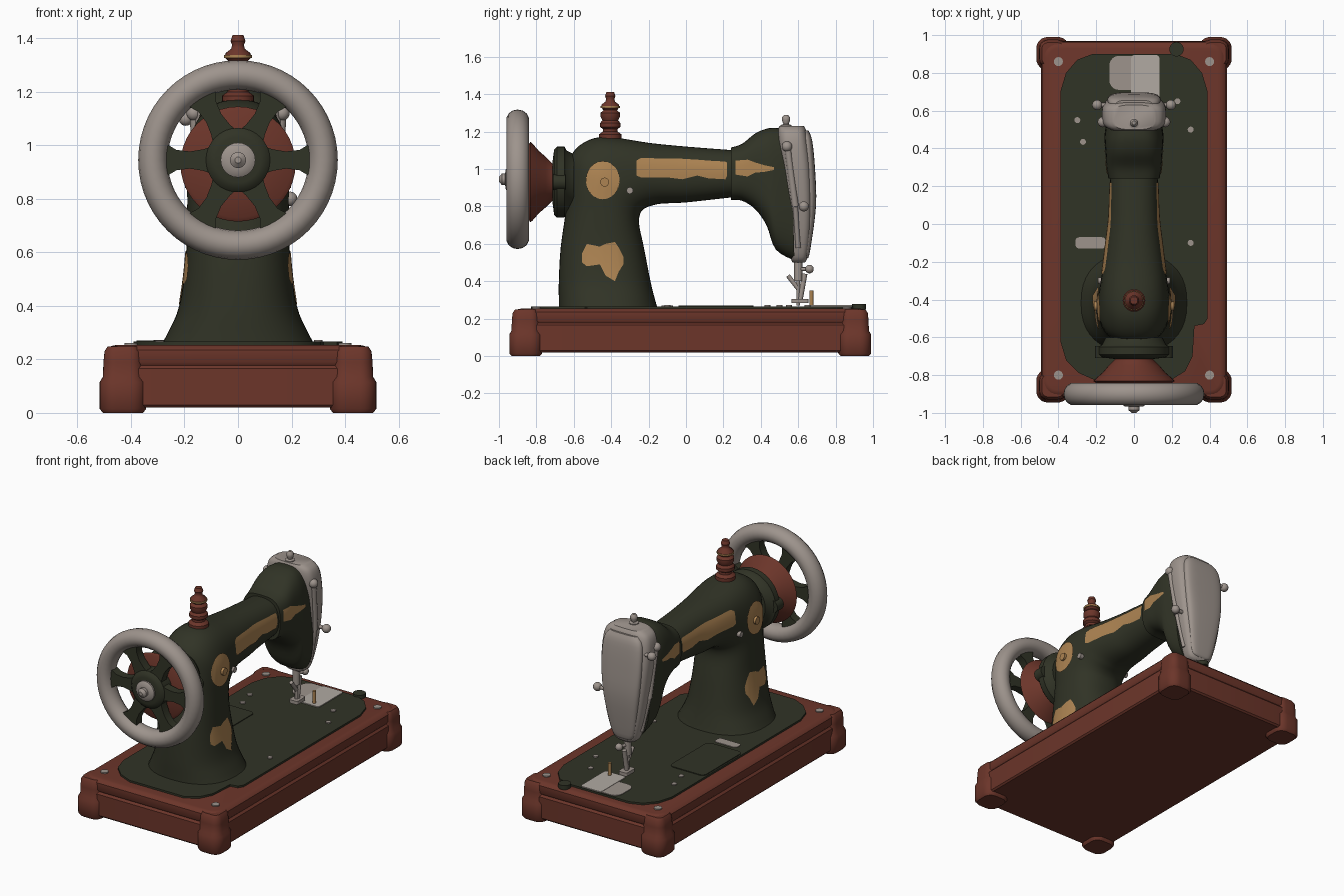
import bpy, bmesh, math
from mathutils import Vector
from mathutils.bvhtree import BVHTree

if "Cube" in bpy.data.objects:
    bpy.data.objects.remove(bpy.data.objects["Cube"])


def material(name, rgb):
    m = bpy.data.materials.new(name)
    m.diffuse_color = (*rgb, 1)
    m.use_nodes = True
    m.node_tree.nodes["Principled BSDF"].inputs["Base Color"].default_value = m.diffuse_color
    return m


RED = material("red brown", (0.15, 0.036, 0.023))
GREEN = material("dark green", (0.030, 0.033, 0.019))
METAL = material("grey metal", (0.34, 0.295, 0.265))
PALE = material("pale metal", (0.44, 0.40, 0.36))
GOLD = material("worn gold", (0.42, 0.23, 0.085))


def finish(bm, name, mat, angle=40):
    bmesh.ops.recalc_face_normals(bm, faces=bm.faces)
    me = bpy.data.meshes.new(name)
    bm.to_mesh(me)
    bm.free()
    ob = bpy.data.objects.new(name, me)
    bpy.context.collection.objects.link(ob)
    me.materials.append(mat)
    bpy.ops.object.select_all(action='DESELECT')
    ob.select_set(True)
    bpy.context.view_layer.objects.active = ob
    bpy.ops.object.shade_smooth_by_angle(angle=math.radians(angle))
    return ob


def loft(name, rings, mat, surfaces=None, angle=40):
    """Skin closed rings of equal length and cap both ends."""
    bm = bmesh.new()
    vs = [[bm.verts.new(p) for p in r] for r in rings]
    n = len(vs[0])
    for a, b in zip(vs, vs[1:]):
        for i in range(n):
            j = (i + 1) % n
            bm.faces.new((a[i], a[j], b[j], b[i]))
    bm.faces.new(vs[0])
    bm.faces.new(vs[-1])
    if surfaces is not None:
        surfaces.append(BVHTree.FromBMesh(bm))
    return finish(bm, name, mat, angle)


def resample(keys, steps):
    """Smooth interpolation through key tuples."""
    ks = [keys[0]] + keys + [keys[-1]]
    out = []
    for i in range(1, len(ks) - 2):
        for s in range(steps):
            t = s / steps
            out.append([0.5 * (2 * b + (c - a) * t + (2 * a - 5 * b + 4 * c - d) * t * t
                               + (3 * b - a - 3 * c + d) * t ** 3)
                        for a, b, c, d in zip(*ks[i - 1:i + 3])])
    return out + [list(keys[-1])]


def section(oy, oz, iy, iz, w, power, n=40):
    """Superellipse across the line from an outer to an inner profile point."""
    ring = []
    for i in range(n):
        c, s = math.cos(2 * math.pi * i / n), math.sin(2 * math.pi * i / n)
        c, s = (math.copysign(abs(v) ** power, v) for v in (c, s))
        ring.append((w * s, (oy + iy) / 2 + (oy - iy) / 2 * c, (oz + iz) / 2 + (oz - iz) / 2 * c))
    return ring


def lathe(name, profile, centre, axis, mat, n=32, closed=False):
    """Revolve (radius, height) pairs about an axis through centre."""
    q = Vector((0, 0, 1)).rotation_difference(Vector(axis))
    pts = profile + [profile[0]] if closed else profile
    bm = bmesh.new()
    vs = [[bm.verts.new(Vector(centre) + q @ Vector((r * math.cos(2 * math.pi * i / n),
           r * math.sin(2 * math.pi * i / n), h))) for i in range(n)] for r, h in pts]
    for a, b in zip(vs, vs[1:]):
        for i in range(n):
            bm.faces.new((a[i], a[(i + 1) % n], b[(i + 1) % n], b[i]))
    if closed:
        bmesh.ops.remove_doubles(bm, verts=bm.verts, dist=1e-5)
    else:
        bm.faces.new(vs[0])
        bm.faces.new(vs[-1])
    return finish(bm, name, mat)


def rod(name, a, b, r, mat, n=12):
    d = Vector(b) - Vector(a)
    return lathe(name, [(r, 0), (r, d.length)], a, d.normalized(), mat, n)


def ball(name, centre, r, mat):
    bm = bmesh.new()
    bmesh.ops.create_uvsphere(bm, u_segments=16, v_segments=10, radius=r)
    bmesh.ops.translate(bm, verts=bm.verts, vec=centre)
    return finish(bm, name, mat, 60)


def prism(name, pts, z0, z1, mat):
    return loft(name, [[(x, y, z) for x, y in pts] for z in (z0, z1)], mat)


def rounded(hx, hy, r, cx=0, cy=0, n=6):
    out = []
    for k, (sx, sy) in enumerate(((1, 1), (-1, 1), (-1, -1), (1, -1))):
        for i in range(n + 1):
            a = math.pi / 2 * (k + i / n)
            out.append((cx + sx * (hx - r) + r * math.cos(a), cy + sy * (hy - r) + r * math.sin(a)))
    return out


def moulded(name, cx, cy, hx, hy, r, layers, mat):
    """Stack of rounded rectangles given as (height, inset)."""
    return loft(name, [[(x, y, z) for x, y in rounded(hx - d, hy - d, r - d, cx, cy)]
                       for z, d in layers], mat)


# Wooden base with corner feet
moulded("base", 0, 0.025, 0.493, 0.945, 0.09,
        [(0.02, 0.01), (0.03, 0), (0.165, 0), (0.178, 0.012), (0.19, 0.004),
         (0.235, 0.006), (0.25, 0.02), (0.254, 0.04)], RED)
for sx in (-1, 1):
    for cy in (-0.857, 0.902):
        moulded("corner_foot", sx * 0.43, cy, 0.087, 0.088, 0.06,
                [(0, 0.012), (0.015, 0), (0.115, 0), (0.135, 0.012), (0.19, 0.014),
                 (0.23, 0.018), (0.248, 0.03)], RED)
    for y in (-0.80, 0.86):
        rod("corner_screw", (sx * 0.4, y, 0.24), (sx * 0.4, y, 0.261), 0.024, METAL, 16)

# Green bed plate with a stepped edge
bed = [(-0.30, 0.87), (-0.22, 0.9), (0.22, 0.9), (0.30, 0.87), (0.36, 0.80), (0.39, 0.70),
       (0.39, -0.50), (0.37, -0.53), (0.32, -0.54), (0.31, -0.70), (0.27, -0.78), (0.19, -0.83),
       (-0.20, -0.83), (-0.29, -0.79), (-0.36, -0.72), (-0.39, -0.62), (-0.39, 0.70), (-0.36, 0.80)]
prism("bed_plate", bed, 0.24, 0.266, GREEN)
prism("bed_panel", rounded(0.125, 0.2, 0.03, -0.255, 0.16), 0.26, 0.271, GREEN)
prism("needle_plate", rounded(0.075, 0.13, 0.02, 0.06, 0.765), 0.26, 0.272, PALE)
prism("slide_plate", rounded(0.13, 0.09, 0.05, 0.0, 0.80), 0.26, 0.270, METAL)
prism("worn_strip", rounded(0.08, 0.03, 0.02, -0.23, -0.1), 0.26, 0.270, METAL)
rod("bed_knob", (0.225, 0.925, 0.25), (0.225, 0.925, 0.278), 0.038, GREEN, 20)
for x, y in ((-0.27, 0.435), (0.3, 0.5), (0.23, 0.65), (-0.3, 0.55), (0.3, -0.1), (0.2, -0.55)):
    rod("bed_screw", (x, y, 0.26), (x, y, 0.273), 0.016, METAL)

# Pillar and arm as one bent loft
surfaces = []
body = [(-.68, .25, -.15, .25, .29), (-.68, .30, -.165, .30, .262), (-.68, .40, -.19, .40, .22),
        (-.67, .58, -.225, .58, .195), (-.64, .80, -.25, .70, .19), (-.635, .95, -.245, .76, .19),
        (-.61, 1.08, -.22, .79, .19), (-.52, 1.155, -.18, .805, .18), (-.40, 1.17, -.13, .815, .168),
        (-.20, 1.14, -.02, .82, .15), (0, 1.12, .08, .83, .133), (.26, 1.10, .26, .85, .125)]
loft("pillar_and_arm", [section(*k, 0.85) for k in resample(body, 4)], GREEN, surfaces)

# Head casing that drops toward the needle
head = [(.24, 1.115, .24, .835, .135), (.30, 1.135, .30, .83, .145), (.37, 1.19, .37, .785, .15),
        (.43, 1.215, .43, .70, .155), (.48, 1.22, .48, .57, .155), (.56, 1.21, .58, .51, .14)]
loft("head_casing", [section(*k, 0.65) for k in resample(head, 4)], GREEN, surfaces)

# Metal face housing and its raised cover: (rear y, z, front y, z, half width)
face = [(.57, .50, .635, .50, .05), (.56, .53, .65, .53, .085), (.545, .65, .67, .65, .12),
        (.53, .82, .68, .82, .15), (.51, 1.0, .675, 1.0, .168), (.49, 1.13, .66, 1.13, .168),
        (.49, 1.20, .645, 1.20, .15), (.50, 1.23, .63, 1.23, .11)]
loft("face_housing", [section(*k, 0.6) for k in resample(face, 4)], METAL)
cover = [(.60, .52, .648, .52, .04), (.60, .56, .663, .56, .08), (.60, .80, .695, .80, .125),
         (.60, 1.0, .69, 1.0, .142), (.58, 1.15, .675, 1.15, .135), (.57, 1.205, .655, 1.205, .10)]
loft("face_cover", [section(*k, 0.5) for k in resample(cover, 4)], METAL)

# Thumb screws and levers on the head
for sx, z in ((-1, 1.10), (1, 0.80)):
    rod("side_screw", (sx * 0.12, 0.63, z), (sx * 0.19, 0.63, z), 0.012, METAL)
    ball("side_knob", (sx * 0.195, 0.63, z), 0.027, METAL)
for sx in (-1, 1):
    rod("side_lever", (sx * 0.165, 0.54, 1.14), (sx * 0.145, 0.585, 0.80), 0.018, METAL)
    rod("side_lever_low", (sx * 0.145, 0.585, 0.80), (sx * 0.10, 0.60, 0.58), 0.014, METAL)
    ball("lever_joint", (sx * 0.165, 0.54, 1.12), 0.028, METAL)
lathe("top_screw", [(.03, 1.21), (.03, 1.235), (.014, 1.24), (.022, 1.26), (.022, 1.275), (.01, 1.29)],
      (0, 0.535, 0), (0, 0, 1), METAL, 16)

# Needle bar, presser foot and thread pin
rod("needle_bar", (0, 0.60, 0.40), (0, 0.60, 0.53), 0.022, METAL)
rod("needle", (0, 0.60, 0.27), (0, 0.60, 0.42), 0.01, METAL)
rod("presser_bar", (0, 0.635, 0.44), (0, 0.61, 0.30), 0.014, METAL)
rod("thread_guide", (0, 0.545, 0.43), (0, 0.60, 0.36), 0.012, METAL)
rod("clamp_screw", (0, 0.60, 0.465), (0.02, 0.66, 0.465), 0.01, METAL)
ball("clamp_knob", (0.02, 0.66, 0.465), 0.023, METAL)
prism("presser_foot", rounded(0.03, 0.045, 0.012, 0, 0.61), 0.283, 0.305, METAL)
rod("thread_pin", (0.08, 0.67, 0.26), (0.08, 0.67, 0.35), 0.011, GOLD)

# Spool on top of the pillar
lathe("spool", [(.06, 1.14), (.06, 1.185), (.04, 1.20), (.04, 1.215), (.055, 1.225), (.055, 1.245),
                (.042, 1.26), (.052, 1.28), (.052, 1.30), (.036, 1.315), (.05, 1.33), (.046, 1.345),
                (.026, 1.36), (.022, 1.375), (.028, 1.39), (.02, 1.412)], (0, -.405, 0), (0, 0, 1), RED, 20)
rod("spool_ring", (0, -.405, 1.327), (0, -.405, 1.337), 0.052, GOLD, 20)

# Hand wheel: heights run toward the front along -y
hub = (0, 0, 0.945)
front = (0, -1, 0)
lathe("wheel_rim", [(0.318 + 0.055 * math.cos(a), 0.9 + 0.061 * math.sin(a))
                    for a in (2 * math.pi * i / 14 for i in range(14))], hub, front, METAL, 56, True)
lathe("wheel_inner_ring", [(.315, .865), (.285, .865), (.285, .935), (.315, .945)], hub, front, GREEN, 56, True)
half = [(.07, .06), (.13, .04), (.18, .032), (.23, .038), (.27, .062), (.298, .105)]
outline = [(r, -w) for r, w in half] + [(r, w) for r, w in reversed(half)]
for k in range(6):
    c, s = math.cos(k * math.pi / 3), math.sin(k * math.pi / 3)
    loft("wheel_spoke", [[(r * c - w * s, y, 0.945 + r * s + w * c) for r, w in outline]
                         for y in (-0.925, -0.87)], GREEN)
lathe("wheel_hub", [(.12, .85), (.12, .925), (.105, .94), (.085, .945)], hub, front, GREEN)
lathe("hub_cap", [(.065, .93), (.065, .955), (.05, .965), (.03, .967), (.03, .985), (.012, 1.0)],
      hub, front, METAL, 24)
lathe("drive_cone", [(.09, .60), (.10, .715), (.135, .75), (.165, .785), (.205, .82), (.215, .832),
                     (.20, .842), (.08, .85)], (0, 0, 0.93), front, RED, 40)
lathe("rear_flange", [(.15, .60), (.17, .64), (.19, .65), (.19, .69), (.175, .705), (.10, .715)],
      (0, 0, 0.93), front, GREEN, 40)
for sx in (-1, 1):
    rod("flange_lug", (sx * 0.165, -0.645, 0.93), (sx * 0.165, -0.71, 0.93), 0.042, GREEN, 16)


def decal(name, columns, mat, lift=0.004, rows=6):
    """Thin painted patch from (y, low z, high z) columns, laid on both sides."""
    cols = []
    for a, b in zip(columns, columns[1:]):
        cols += [[p + (q - p) * t / 3 for p, q in zip(a, b)] for t in range(3)]
    cols.append(columns[-1])
    for sx in (-1, 1):
        bm = bmesh.new()
        grid = []
        for y, lo, hi in cols:
            line = []
            for i in range(rows + 1):
                z = lo + (hi - lo) * i / rows
                hits = [t.ray_cast(Vector((sx, y, z)), Vector((-sx, 0, 0)))[0] for t in surfaces]
                x = max((abs(h.x) for h in hits if h), default=0.12)
                line.append(bm.verts.new((sx * (x + lift), y, z)))
            grid.append(line)
        for a, b in zip(grid, grid[1:]):
            for i in range(rows):
                bm.faces.new((a[i], b[i], b[i + 1], a[i + 1]))
        ob = finish(bm, name, mat)
        if (ob.data.polygons[0].normal.x > 0) != (sx > 0):
            ob.data.flip_normals()


# Worn gold decoration on pillar, arm and head
decal("arm_band", [(-.265, .965, 1.045), (-.24, .955, 1.06), (-.1, .955, 1.055), (-.02, .945, 1.055),
                   (.06, .965, 1.05), (.12, .95, 1.045), (.21, .945, 1.04), (.22, .965, 1.035)], GOLD)
decal("head_band", [(.265, .97, 1.045), (.33, .96, 1.05), (.37, .98, 1.035), (.42, .985, 1.02),
                    (.47, .995, 1.01)], GOLD)
decal("pillar_patch", [(-.555, .50, .55), (-.53, .48, .60), (-.46, .49, .585), (-.43, .43, .60),
                       (-.38, .40, .61), (-.36, .45, .58), (-.335, .49, .53)], GOLD)
decal("medallion", [(-.445 - .09 * math.cos(a), .94 - .1 * math.sin(a) - .002, .94 + .1 * math.sin(a) + .002)
                    for a in (math.pi * i / 12 for i in range(13))], GOLD, 0.008)
for sx in (-1, 1):
    rod("medallion_screw", (sx * 0.17, -.435, .93), (sx * 0.212, -.435, .93), 0.024, GOLD, 16)
    rod("pillar_screw", (sx * 0.15, -.30, .885), (sx * 0.19, -.30, .885), 0.018, METAL, 16)
